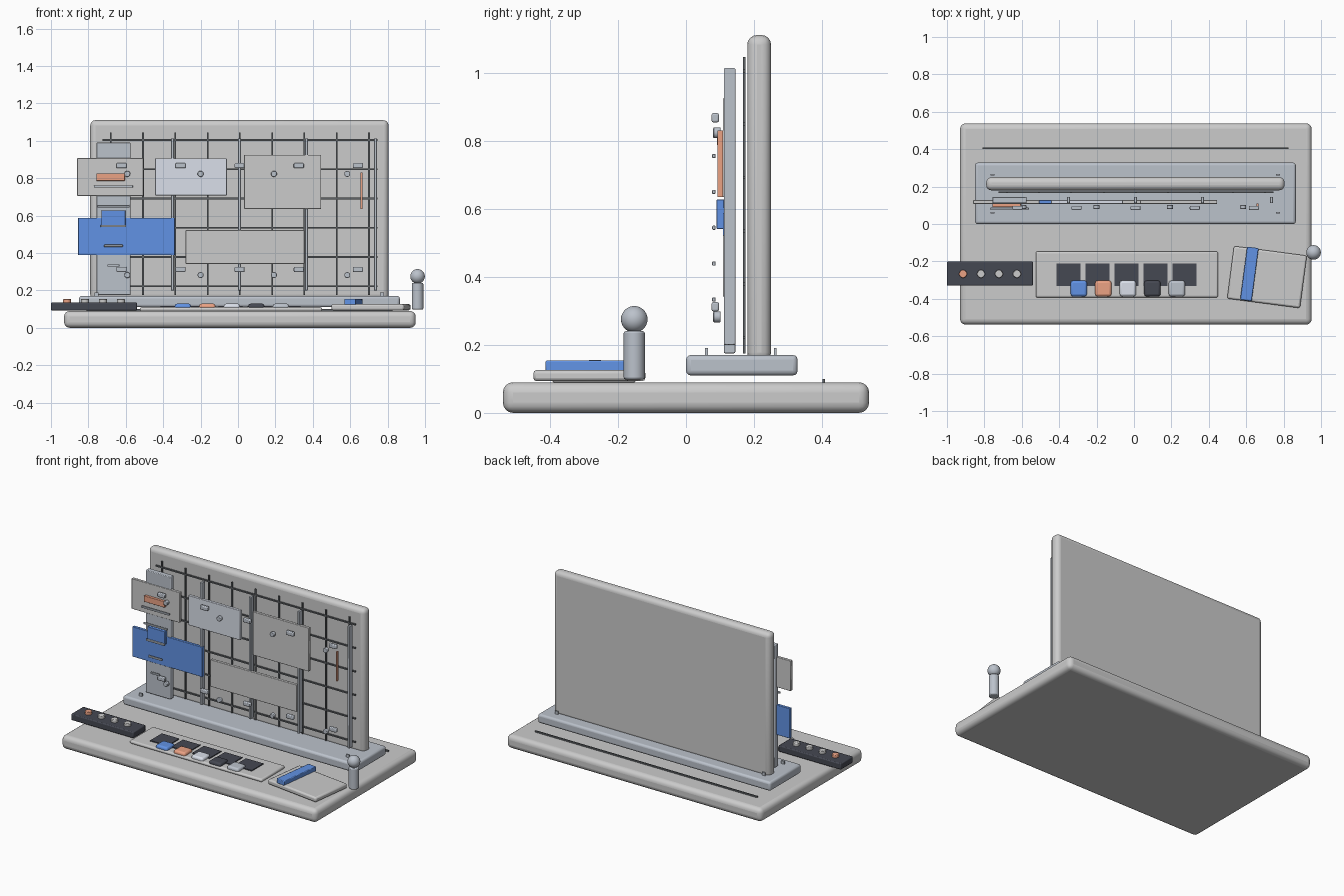
import bpy, math

if "Cube" in bpy.data.objects:
    bpy.data.objects.remove(bpy.data.objects["Cube"])

def material(name, rgb):
    m = bpy.data.materials.new(name)
    m.diffuse_color = (*rgb, 1)
    m.use_nodes = True
    m.node_tree.nodes["Principled BSDF"].inputs["Base Color"].default_value = m.diffuse_color
    return m

BLUE = material("blue", (0.12, 0.29, 0.78))
ORANGE = material("orange", (0.83, 0.36, 0.23))
LIGHT = material("pale", (0.70, 0.74, 0.82))
STEEL = material("steel", (0.50, 0.54, 0.60))
DARK = material("dark", (0.06, 0.065, 0.085))
WIRE = material("wire", (0.12, 0.13, 0.14))

def finish(name, mat, bevel, segs):
    ob = bpy.context.object
    ob.name = name
    if mat:
        ob.data.materials.append(mat)
    if bevel:
        b = ob.modifiers.new("bevel", "BEVEL")
        b.width, b.segments, b.limit_method = bevel, segs, "ANGLE"
        b.angle_limit = math.radians(40)
    bpy.ops.object.shade_smooth_by_angle(angle=math.radians(35))
    return ob

def box(name, x, y, z, mat=None, bevel=0.0, segs=2, turn=0.0):
    """Box from (min, max) ranges on each axis."""
    r = (x, y, z)
    bpy.ops.mesh.primitive_cube_add(size=1, location=[(a + b) / 2 for a, b in r])
    ob = bpy.context.object
    ob.scale = [b - a for a, b in r]
    bpy.ops.object.transform_apply(location=False, rotation=False, scale=True)
    ob.rotation_euler.z = turn
    return finish(name, mat, bevel, segs)

def rod(name, loc, radius, depth, mat=None, rot=(0, 0, 0), bevel=0.0, sides=32):
    bpy.ops.mesh.primitive_cylinder_add(vertices=sides, radius=radius, depth=depth,
                                        location=loc, rotation=rot)
    return finish(name, mat, bevel, 2)

def around(c, w):
    return (c - w / 2, c + w / 2)

# Base, plinth and upright board
box("base", (-0.93, 0.95), (-0.538, 0.538), (0, 0.09), None, 0.03, 4)
box("plinth", (-0.85, 0.865), (0.0, 0.328), (0.11, 0.17), STEEL, 0.014, 3)
box("board", (-0.79, 0.805), (0.18, 0.25), (0.15, 1.11), None, 0.028, 4)
box("rear_groove", (-0.81, 0.825), (0.401, 0.409), (0.088, 0.10), WIRE)
for x in (-0.757, 0.769):
    for y in (0.06, 0.262):
        box("plinth_pin", around(x, 0.022), around(y, 0.008), (0.165, 0.19), STEEL)

# Wire grid on the board
for i in range(9):
    box("grid_upright", around(-0.68 + 0.1725 * i, 0.009), (0.167, 0.175), (0.175, 1.045), WIRE)
for i in range(6):
    box("grid_crossbar", (-0.725, 0.745), (0.167, 0.175), around(0.222 + 0.1565 * i, 0.009), WIRE)

# Rails and tall left panel
for x in (-0.35, 0.008, 0.366, 0.735):
    box("rail", around(x, 0.016), (0.111, 0.145), (0.2, 1.013), STEEL, 0.003)
box("left_panel", (-0.757, -0.575), (0.111, 0.145), (0.175, 0.99), STEEL, 0.004)

# Cards hung on the rails
cards = [("upper_left_card", (-0.86, -0.505), (0.705, 0.907), None),
         ("pale_card", (-0.443, -0.06), (0.708, 0.906), LIGHT),
         ("upper_right_card", (0.033, 0.445), (0.635, 0.925), None),
         ("blue_card", (-0.855, -0.338), (0.388, 0.588), BLUE),
         ("lower_card", (-0.28, 0.355), (0.342, 0.522), None)]
for name, x, z, mat in cards:
    box(name, x, (0.108, 0.128), z, mat, 0.003)
box("orange_label", (-0.757, -0.605), (0.091, 0.112), (0.786, 0.826), ORANGE, 0.002)
box("blue_label", (-0.73, -0.602), (0.09, 0.112), (0.54, 0.627), BLUE, 0.002)
box("orange_marker", (0.656, 0.665), (0.092, 0.109), (0.635, 0.83), ORANGE)

# Clips, buttons and the tapering row of bars
for z in (0.867, 0.312):
    for i in range(5):
        box("clip", around(-0.623 + 0.316 * i, 0.054), (0.075, 0.097), around(z, 0.027), STEEL, 0.005)
for z in (0.823, 0.282):
    for i in range(4):
        rod("button", (-0.592 + 0.392 * i, 0.091, z), 0.016, 0.022, STEEL,
            (math.pi / 2, 0, 0), 0.003, 24)
for i in range(5):
    box("step_bar", around(-0.666, 0.208 - 0.036 * i), (0.077, 0.087),
        around(0.755 - 0.1055 * i, 0.012), STEEL, 0.002)

# Dark control strip with knobs
box("control_strip", (-1.0, -0.54), (-0.33, -0.2), (0.093, 0.135), DARK, 0.006)
for i in range(4):
    rod("knob", (-0.914 + 0.096 * i, -0.267, 0.143), 0.021, 0.024,
        ORANGE if i == 0 else None, bevel=0.004)

# Tray with slots and coloured chips
box("tray", (-0.525, 0.45), (-0.393, -0.147), (0.088, 0.11), None, 0.01, 3)
for i, mat in enumerate((BLUE, ORANGE, LIGHT, DARK, STEEL)):
    box("slot", around(-0.35 + 0.155 * i, 0.128), (-0.332, -0.21), (0.104, 0.116), DARK)
    box("chip", around(-0.295 + 0.131 * i, 0.087), (-0.387, -0.303), (0.095, 0.129), mat, 0.013, 3)

# Turned notebook with blue strap
turn = math.radians(-7.5)
box("notebook", around(0.711, 0.393), around(-0.284, 0.283), (0.093, 0.126), None, 0.01, 2, turn)
box("strap", around(0.617, 0.062), around(-0.267, 0.286), (0.122, 0.154), BLUE, 0.004, 2, turn)

# Standing peg figure
rod("peg_body", (0.96, -0.152, 0.169), 0.031, 0.142, STEEL, bevel=0.006)
bpy.ops.mesh.primitive_uv_sphere_add(segments=32, ring_count=16, radius=0.039,
                                     location=(0.96, -0.152, 0.275))
finish("peg_head", STEEL, 0, 0)
